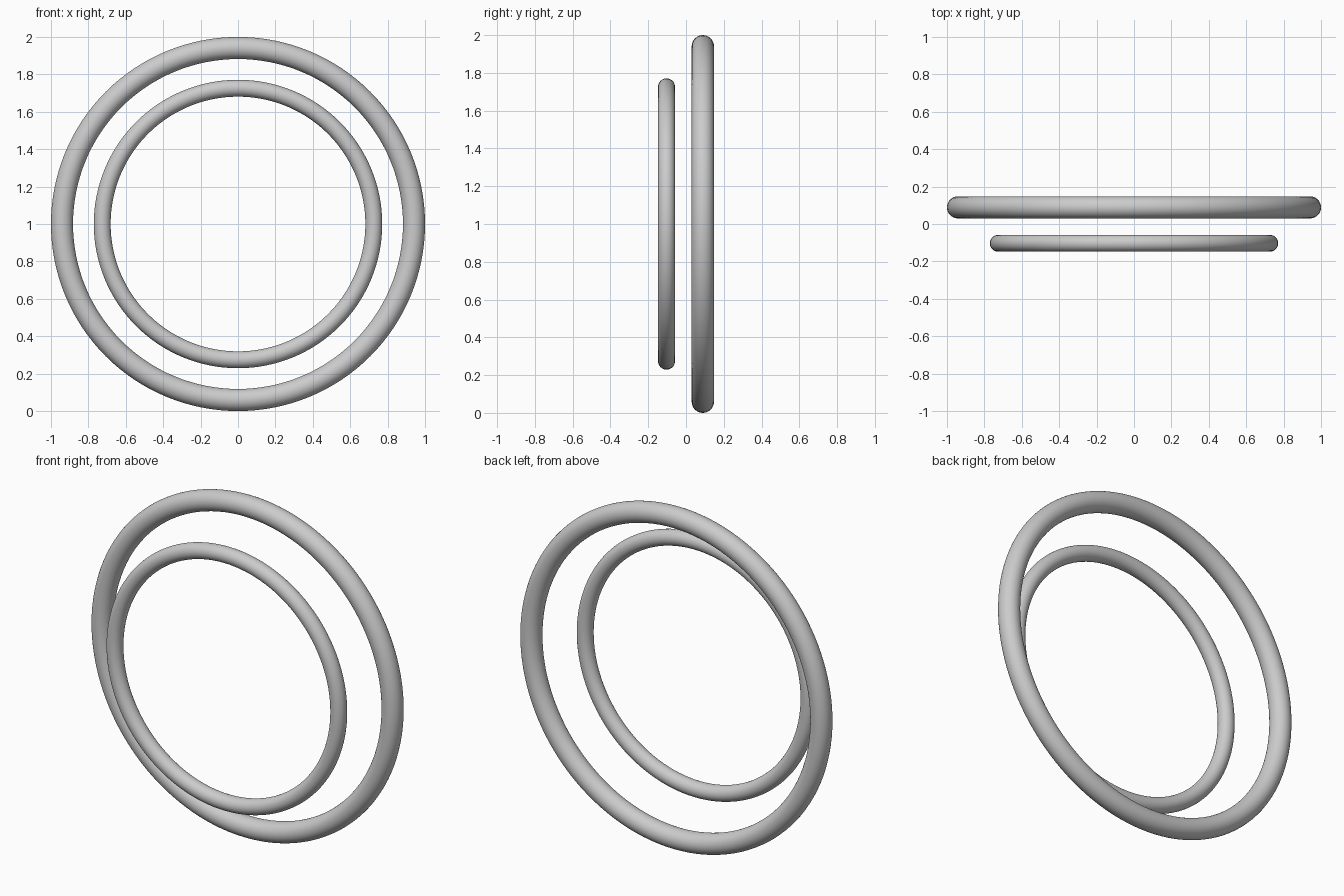
import bpy
import math

if "Cube" in bpy.data.objects:
    bpy.data.objects.remove(bpy.data.objects["Cube"])


def ring(name, y, outer_radius, tube_radius):
    """Smooth upright torus facing -y, centred at z = 1."""
    bpy.ops.mesh.primitive_torus_add(
        major_radius=outer_radius - tube_radius, minor_radius=tube_radius,
        major_segments=128, minor_segments=32,
        location=(0, y, 1), rotation=(math.pi / 2, 0, 0))
    obj = bpy.context.object
    obj.name = name
    bpy.ops.object.shade_smooth()
    return obj


# Large thick ring at the back
ring("large_ring", 0.089, 1.0, 0.059)

# Smaller thin ring in front
ring("small_ring", -0.103, 0.771, 0.045)
